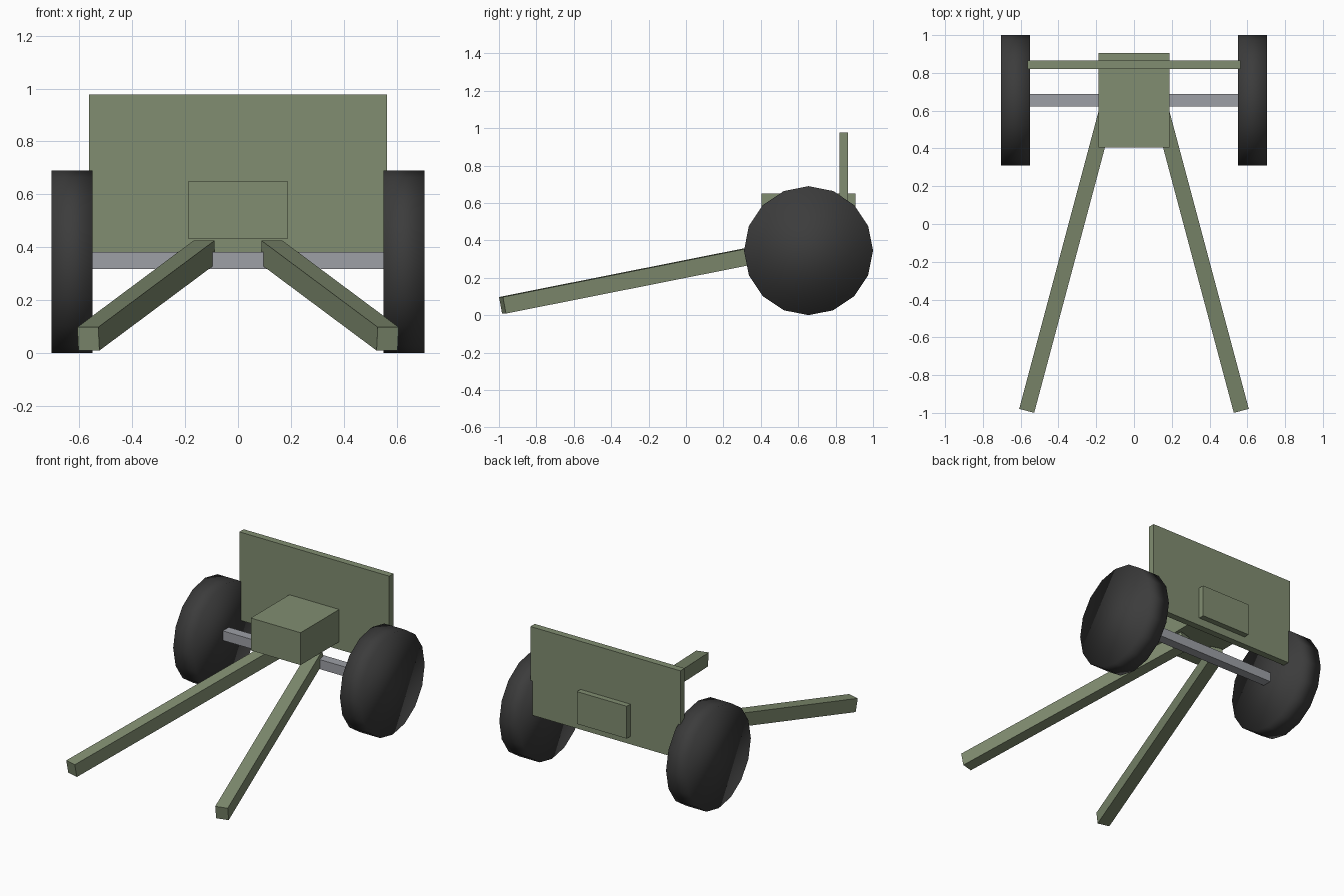
import bpy, math
from mathutils import Vector

if "Cube" in bpy.data.objects:
    bpy.data.objects.remove(bpy.data.objects["Cube"])


def material(name, rgb):
    m = bpy.data.materials.new(name)
    m.diffuse_color = (*rgb, 1)
    m.use_nodes = True
    m.node_tree.nodes["Principled BSDF"].inputs["Base Color"].default_value = m.diffuse_color
    return m


GREEN = material("olive_paint", (0.22, 0.27, 0.165))
RUBBER = material("rubber", (0.045, 0.045, 0.045))
STEEL = material("steel", (0.34, 0.35, 0.38))


def finish(name, mat):
    ob = bpy.context.object
    ob.name = name
    ob.data.materials.append(mat)
    return ob


def box(name, centre, size, mat, rotation=(0, 0, 0)):
    bpy.ops.mesh.primitive_cube_add(size=1, location=centre, rotation=rotation)
    ob = finish(name, mat)
    ob.scale = size
    return ob


def beam(name, start, end, width, height, mat):
    # square-ended bar along start -> end, kept level sideways
    a, b = Vector(start), Vector(end)
    d = b - a
    pitch = math.atan2(d.z, math.hypot(d.x, d.y))
    yaw = math.atan2(-d.x, d.y)
    return box(name, (a + b) / 2, (width, d.length, height), mat, (pitch, 0, yaw))


# Carriage body, shield and axle
box("carriage_block", (0, 0.655, 0.54), (0.375, 0.50, 0.22), GREEN)
box("shield", (0, 0.843, 0.677), (1.128, 0.046, 0.60), GREEN)
box("axle", (0, 0.655, 0.35), (1.13, 0.065, 0.065), STEEL)

for side, label in ((-1, "left"), (1, "right")):
    # Low-poly wheel, smooth shaded all over
    bpy.ops.mesh.primitive_cylinder_add(
        vertices=16, radius=0.345, depth=0.155,
        location=(side * 0.6275, 0.655, 0.345), rotation=(0, math.pi / 2, 0))
    bpy.ops.object.shade_smooth()
    finish(label + "_wheel", RUBBER)
    # Splayed trail leg running down to the ground
    beam(label + "_trail_leg", (side * 0.566, -0.981, 0.053),
         (side * 0.127, 0.665, 0.38), 0.082, 0.09, GREEN)
